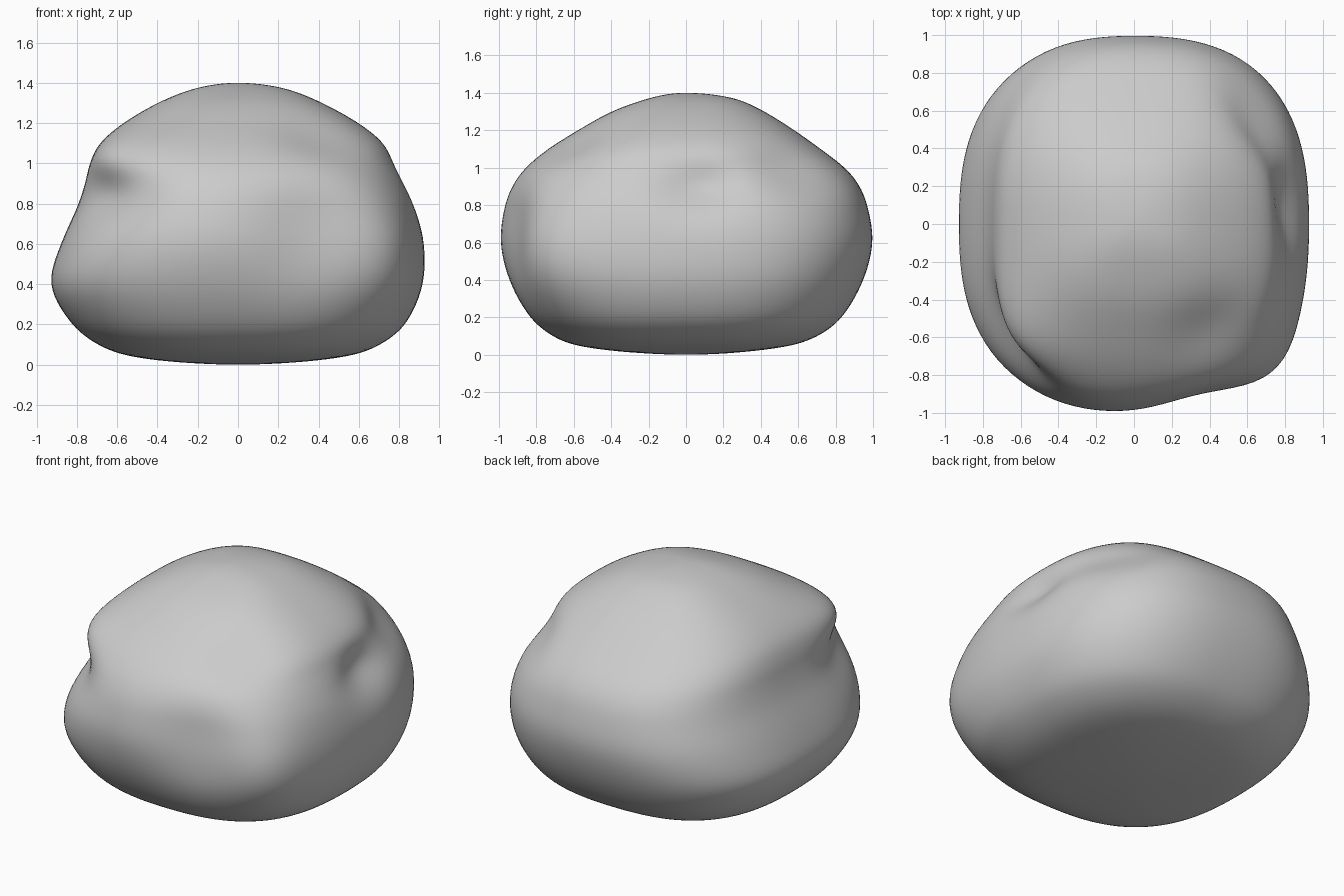
import bpy, bmesh
from math import sin, cos, pi, exp
from mathutils import Vector

if "Cube" in bpy.data.objects:
    bpy.data.objects.remove(bpy.data.objects["Cube"])

# Horizontal slices: height, reach to left, right, front, back
SLICES = [
    (0.00, 0.02, 0.02, 0.02, 0.02),
    (0.005, 0.18, 0.18, 0.18, 0.18),
    (0.022, 0.40, 0.40, 0.40, 0.38),
    (0.055, 0.59, 0.60, 0.61, 0.59),
    (0.12, 0.73, 0.74, 0.745, 0.74),
    (0.22, 0.84, 0.845, 0.85, 0.85),
    (0.40, 0.935, 0.92, 0.95, 0.95),
    (0.60, 0.88, 0.925, 1.00, 1.00),
    (0.78, 0.80, 0.89, 0.98, 0.975),
    (0.90, 0.76, 0.84, 0.935, 0.93),
    (1.00, 0.735, 0.785, 0.86, 0.85),
    (1.10, 0.685, 0.725, 0.74, 0.72),
    (1.20, 0.57, 0.60, 0.58, 0.58),
    (1.30, 0.40, 0.42, 0.40, 0.42),
    (1.365, 0.24, 0.26, 0.22, 0.28),
    (1.393, 0.11, 0.12, 0.10, 0.13),
    (1.40, 0.02, 0.02, 0.02, 0.02),
]
# Dents and bulges: centre, push vector, spread along x, y, z
DENTS = [
    ((-0.68, -0.64, 0.83), (0.06, 0.045, 0.0), (0.28, 0.28, 0.14)),
    ((-0.60, -0.55, 1.06), (-0.05, -0.045, 0.0), (0.25, 0.28, 0.15)),
    ((0.84, 0.10, 0.89), (-0.085, 0.0, 0.0), (0.30, 0.20, 0.12)),
    ((0.70, 0.60, 1.00), (-0.06, -0.05, 0.0), (0.25, 0.28, 0.17)),
    ((0.34, -0.84, 0.66), (-0.01, 0.09, 0.0), (0.25, 0.30, 0.26)),
    ((0.40, -0.56, 1.10), (-0.02, 0.04, -0.03), (0.22, 0.22, 0.16)),
    ((0.72, -0.74, 0.50), (0.04, -0.035, 0.0), (0.25, 0.25, 0.30)),
]
STEPS, SIDES, POWER = 6, 120, 2.6


def spline(i, t):
    """Smooth slice between SLICES[i] and SLICES[i + 1]."""
    q = [SLICES[max(0, min(len(SLICES) - 1, i + k))] for k in (-1, 0, 1, 2)]
    return [0.5 * (2 * b + (c - a) * t + (2 * a - 5 * b + 4 * c - d) * t ** 2
                   + (3 * b - a - 3 * c + d) * t ** 3) for a, b, c, d in zip(*q)]


def shaped(p):
    out = p.copy()
    for centre, push, size in DENTS:
        d = sum(((p[k] - centre[k]) / size[k]) ** 2 for k in range(3))
        out += Vector(push) * exp(-d)
    return out


# Boulder skin: stacked rounded slices
rows = [spline(i, k / STEPS) for i in range(len(SLICES) - 1) for k in range(STEPS)]
rows.append(list(SLICES[-1]))
bm = bmesh.new()
rings = []
for z, left, right, front, back in rows:
    ring = []
    for j in range(SIDES):
        c, s = cos(2 * pi * j / SIDES), sin(2 * pi * j / SIDES)
        a = right if c > 0 else left
        b = back if s > 0 else front
        r = (abs(c / a) ** POWER + abs(s / b) ** POWER) ** (-1 / POWER)
        ring.append(bm.verts.new(shaped(Vector((r * c, r * s, max(z, 0))))))
    rings.append(ring)
for low, high in zip(rings, rings[1:]):
    for j in range(SIDES):
        k = (j + 1) % SIDES
        bm.faces.new((low[j], low[k], high[k], high[j]))
bm.faces.new(rings[0][::-1])
bm.faces.new(rings[-1])

# Soften the slice corners
for _ in range(10):
    bmesh.ops.smooth_vert(bm, verts=bm.verts, factor=0.5,
                          use_axis_x=True, use_axis_y=True, use_axis_z=True)
bmesh.ops.recalc_face_normals(bm, faces=bm.faces)
for f in bm.faces:
    f.smooth = True
mesh = bpy.data.meshes.new("boulder")
bm.to_mesh(mesh)
bm.free()
boulder = bpy.data.objects.new("boulder", mesh)
bpy.context.collection.objects.link(boulder)
